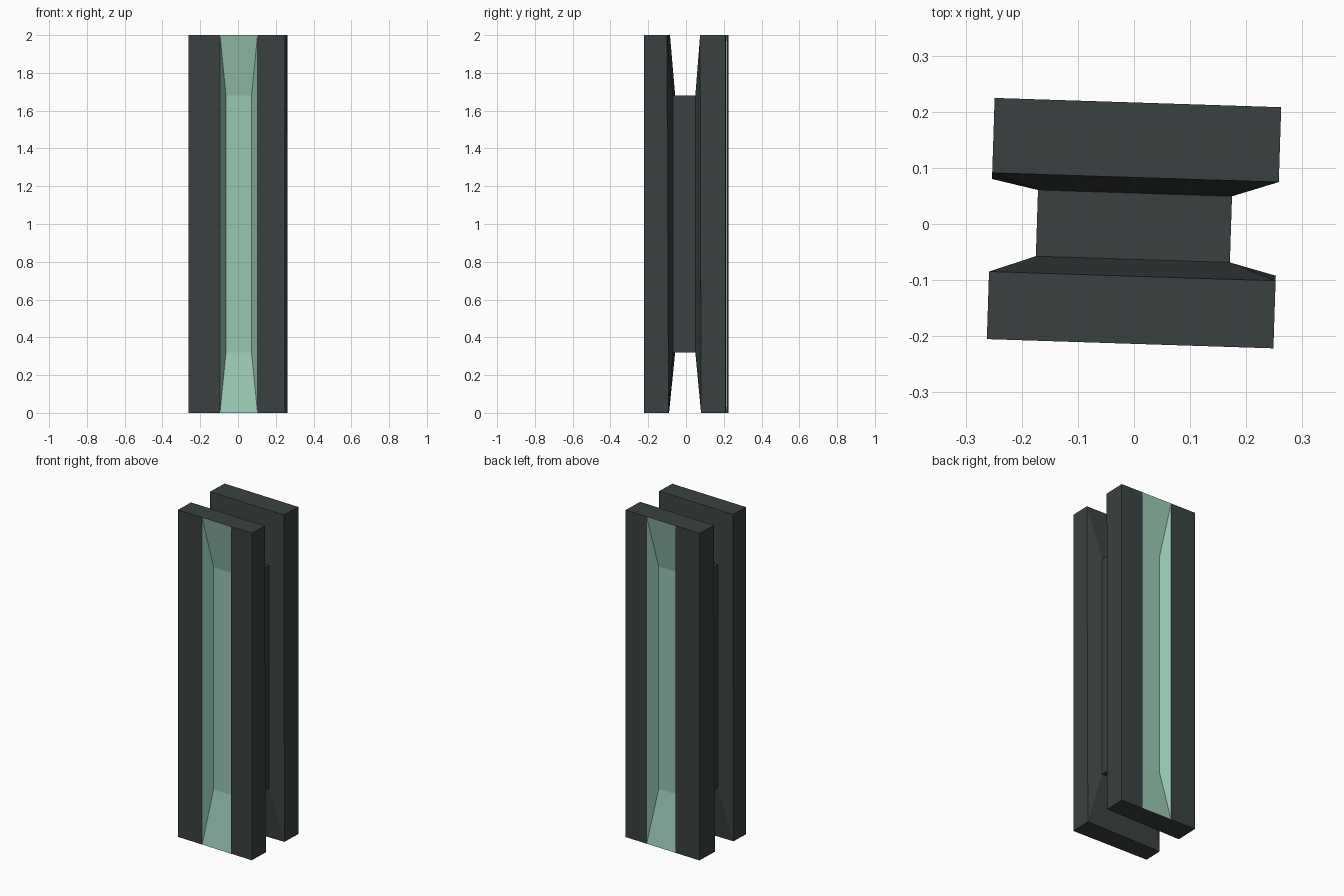
import bpy
import math

if "Cube" in bpy.data.objects:
    bpy.data.objects.remove(bpy.data.objects["Cube"])

TILT = math.radians(-1.85)      # whole model is turned slightly about z
HW, H = 0.2555, 2.0             # panel half width, height
CX, Z0, Z1 = 0.173, 0.32, 1.68  # core half width and height range
GX = 0.011                      # sideways offset of the green recess


def material(name, rgb):
    m = bpy.data.materials.new(name)
    m.diffuse_color = (*rgb, 1)
    m.use_nodes = True
    m.node_tree.nodes["Principled BSDF"].inputs["Base Color"].default_value = m.diffuse_color
    return m


dark = material("dark grey", (0.042, 0.052, 0.052))
green = material("pale green", (0.315, 0.57, 0.45))


def rect(cx, hw, y, z0, z1):
    """Corners: bottom left, bottom right, top right, top left."""
    return [(cx - hw, y, z0), (cx + hw, y, z0), (cx + hw, y, z1), (cx - hw, y, z1)]


def ring(a, b):
    """Quads joining two four-corner loops that start at indices a and b."""
    return [(a + i, a + (i + 1) % 4, b + (i + 1) % 4, b + i) for i in range(4)]


def make(name, verts, faces, green_faces=()):
    me = bpy.data.meshes.new(name)
    me.from_pydata(verts, [], faces)
    me.materials.append(dark)
    me.materials.append(green)
    for i in green_faces:
        me.polygons[i].material_index = 1
    ob = bpy.data.objects.new(name, me)
    bpy.context.collection.objects.link(ob)
    ob.rotation_euler.z = TILT
    return ob


def panel(name, side, outer, inner, low_left, low_right, core):
    """Slab with a green sunken outer face and an inner face tapering to the core."""
    verts = (rect(0, HW, outer, 0, H)                                # 0-3
             + rect(GX, 0.0995, outer, 0, H)                         # 4-7
             + rect(GX * 0.8, 0.0675, outer - side * 0.066, Z0, Z1)  # 8-11
             + rect(0, HW, inner, 0, H)                              # 12-15
             + rect(0, CX, core, Z0, Z1))                            # 16-19
    verts[12] = (-HW, low_left, 0)
    verts[13] = (HW, low_right, 0)
    faces = ring(4, 8) + [(8, 9, 10, 11)]            # green recess
    faces += [(0, 4, 7, 3), (5, 1, 2, 6)]            # outer strips
    faces += [(0, 12, 13, 1, 5, 4), (3, 7, 6, 2, 14, 15),
              (0, 3, 15, 12), (1, 13, 14, 2)]        # ends and sides
    faces += [f[::-1] for f in ring(12, 16)]         # inner taper
    if side > 0:
        faces = [f[::-1] for f in faces]
    make(name, verts, faces, range(5))


# Two facing panels
panel("front_panel", -1, -0.2135, -0.093, -0.098, -0.084, -0.063)
panel("back_panel", 1, 0.2165, 0.083, 0.072, 0.088, 0.055)

# Narrow core between them
make("core", rect(0, CX, -0.063, Z0, Z1) + rect(0, CX, 0.055, Z0, Z1),
     [f[::-1] for f in ring(0, 4)])
